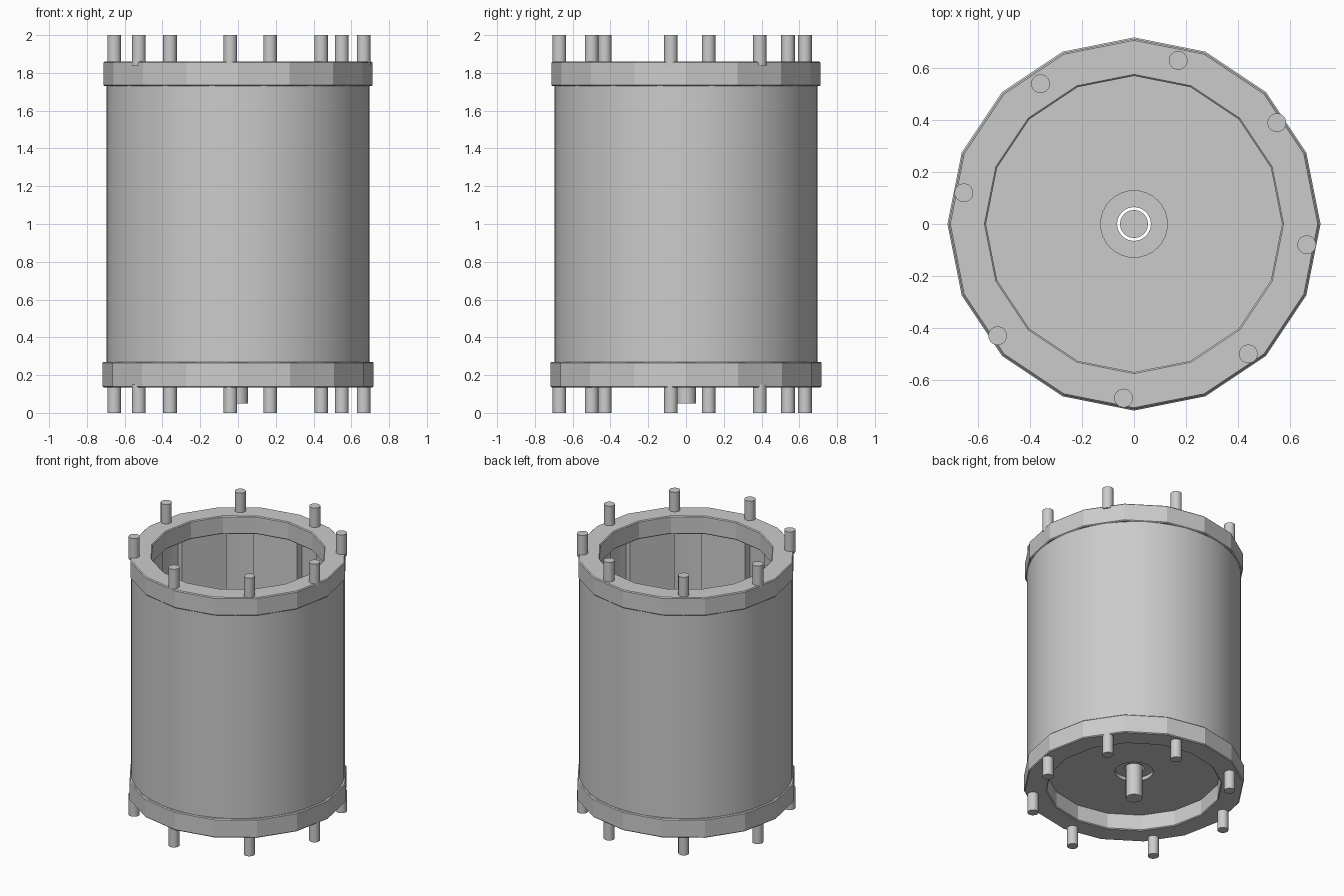
import bpy, bmesh
from math import sin, cos, pi, radians

if "Cube" in bpy.data.objects:
    bpy.data.objects.remove(bpy.data.objects["Cube"])


def make(name, bm, smooth=False):
    bmesh.ops.recalc_face_normals(bm, faces=bm.faces)
    me = bpy.data.meshes.new(name)
    bm.to_mesh(me)
    bm.free()
    ob = bpy.data.objects.new(name, me)
    bpy.context.collection.objects.link(ob)
    if smooth:
        bpy.ops.object.select_all(action='DESELECT')
        ob.select_set(True)
        bpy.context.view_layer.objects.active = ob
        bpy.ops.object.shade_smooth_by_angle(angle=radians(30))
    return ob


def revolve(name, profile, sides, smooth=False):
    """Spin a closed (radius, z) profile round the z axis."""
    bm = bmesh.new()
    rings = [[bm.verts.new((r * cos(2 * pi * i / sides), r * sin(2 * pi * i / sides), z))
              for r, z in profile] for i in range(sides)]
    n = len(profile)
    for i in range(sides):
        a, b = rings[i], rings[(i + 1) % sides]
        for j in range(n):
            k = (j + 1) % n
            bm.faces.new((a[j], b[j], b[k], a[k]))
    return make(name, bm, smooth)


def tube(name, r_in, r_out, z0, z1, sides, smooth=False, bevel=0.0):
    b = bevel
    if b:
        prof = [(r_in + b, z0), (r_out - b, z0), (r_out, z0 + b), (r_out, z1 - b),
                (r_out - b, z1), (r_in + b, z1), (r_in, z1 - b), (r_in, z0 + b)]
    else:
        prof = [(r_in, z0), (r_out, z0), (r_out, z1), (r_in, z1)]
    return revolve(name, prof, sides, smooth)


def rod(name, x, y, r, z0, z1, sides=24):
    bm = bmesh.new()
    bmesh.ops.create_cone(bm, cap_ends=True, segments=sides, radius1=r, radius2=r, depth=z1 - z0)
    ob = make(name, bm, True)
    ob.location = (x, y, (z0 + z1) / 2)
    return ob


# outer shell and the two faceted end rings
tube("body_shell", 0.675, 0.696, 0.18, 1.82, 64, True)
tube("bottom_ring", 0.57, 0.718, 0.135, 0.27, 16, bevel=0.006)
tube("top_ring", 0.57, 0.713, 1.73, 1.86, 16, bevel=0.006)

# inner wall segments, separated by grooves
for k in range(8):
    mid, half = radians(11.25 + 45 * k), radians(14.3)
    bm = bmesh.new()
    loops = []
    for z in (0.26, 1.74):
        loops.append([bm.verts.new((r * cos(mid + s * half), r * sin(mid + s * half), z))
                      for r, s in ((0.625, -1), (0.68, -1), (0.68, 1), (0.625, 1))])
    lo, hi = loops
    bm.faces.new(lo)
    bm.faces.new(hi)
    for j in range(4):
        m = (j + 1) % 4
        bm.faces.new((lo[j], lo[m], hi[m], hi[j]))
    make(f"wall_segment_{k + 1}", bm)

# end plate, recessed bearing and shaft
tube("end_plate", 0.125, 0.68, 0.25, 0.275, 32, True)
tube("bearing", 0.065, 0.13, 0.275, 0.32, 32, True)
rod("shaft", 0, 0, 0.054, 0.05, 0.42)

# hand-placed studs at both ends
studs = [(0.17, 0.63), (0.55, 0.39), (0.665, -0.08), (0.44, -0.50),
         (-0.04, -0.67), (-0.525, -0.43), (-0.655, 0.12), (-0.36, 0.54)]
for i, (x, y) in enumerate(studs, 1):
    rod(f"bottom_stud_{i}", x, y, 0.036, 0.0, 0.15)
    rod(f"top_stud_{i}", x, y, 0.036, 1.84, 2.0)
